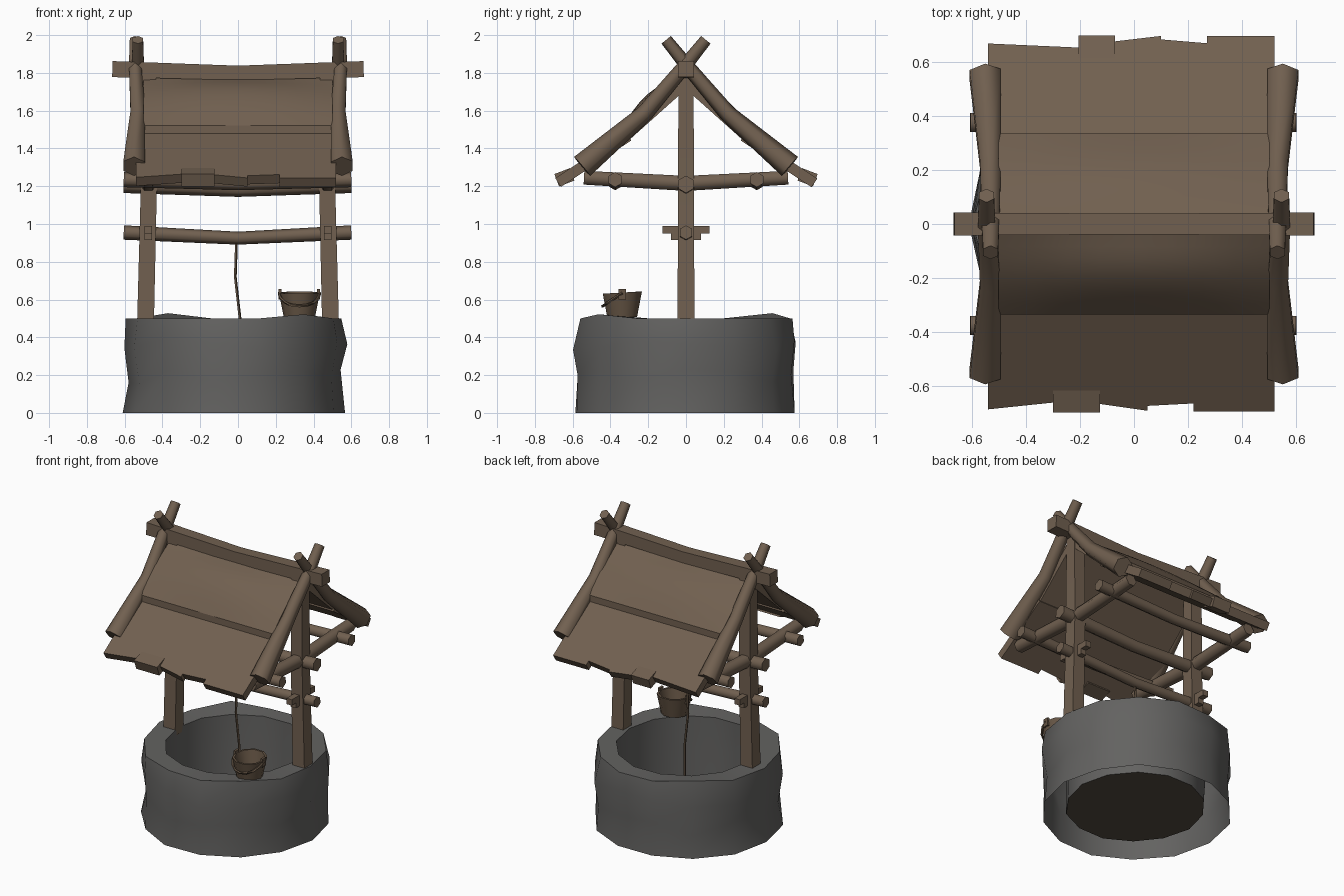
import bpy, bmesh, math, random
from mathutils import Vector

if "Cube" in bpy.data.objects:
    bpy.data.objects.remove(bpy.data.objects["Cube"])

random.seed(4)


def material(name, r, g, b):
    m = bpy.data.materials.new(name)
    m.diffuse_color = (r, g, b, 1)
    m.use_nodes = True
    m.node_tree.nodes["Principled BSDF"].inputs["Base Color"].default_value = m.diffuse_color
    return m


WOOD = material("weathered wood", 0.165, 0.117, 0.08)
STONE = material("grey stone", 0.125, 0.123, 0.119)
BUCKET = material("dark wood", 0.13, 0.09, 0.058)
FLOOR = material("dark earth", 0.085, 0.068, 0.052)


def finish(bm, name, mats, smooth=None):
    bmesh.ops.recalc_face_normals(bm, faces=bm.faces)
    me = bpy.data.meshes.new(name)
    bm.to_mesh(me)
    bm.free()
    for m in mats:
        me.materials.append(m)
    ob = bpy.data.objects.new(name, me)
    bpy.context.collection.objects.link(ob)
    if smooth:
        bpy.context.view_layer.objects.active = ob
        ob.select_set(True)
        bpy.ops.object.shade_smooth_by_angle(angle=math.radians(smooth))
        ob.select_set(False)
    return ob


def bridge(bm, rings):
    n = len(rings[0])
    for a, b in zip(rings, rings[1:]):
        for i in range(n):
            bm.faces.new((a[i], a[(i + 1) % n], b[(i + 1) % n], b[i]))


def pole(name, pts, radii, sides=6, mat=WOOD, turn=0.0):
    """Faceted pole along a path, one radius per point."""
    bm = bmesh.new()
    pts = [Vector(p) for p in pts]
    rings = []
    for i, p in enumerate(pts):
        d = (pts[min(i + 1, len(pts) - 1)] - pts[max(i - 1, 0)]).normalized()
        ref = Vector((1, 0, 0)) if abs(d.x) < 0.8 else Vector((0, 0, 1))
        u = (ref - d * ref.dot(d)).normalized()
        v = d.cross(u)
        rings.append([bm.verts.new(p + radii[i] * (u * math.cos(a) + v * math.sin(a)))
                      for a in (turn + math.tau * k / sides for k in range(sides))])
    bridge(bm, rings)
    bm.faces.new(rings[0])
    bm.faces.new(rings[-1])
    return finish(bm, name, [mat], 66)


def box(name, lo, hi, mat=WOOD):
    bm = bmesh.new()
    bmesh.ops.create_cube(bm, size=1)
    for v in bm.verts:
        v.co = [(l + h) / 2 + c * (h - l) for c, l, h in zip(v.co, lo, hi)]
    return finish(bm, name, [mat])


def slab(name, pts, thick):
    """Flat outline thickened downwards."""
    bm = bmesh.new()
    f = bm.faces.new([bm.verts.new(p) for p in pts])
    f.normal_update()
    n = f.normal * (-1 if f.normal.z > 0 else 1)
    g = bmesh.ops.extrude_face_region(bm, geom=[f])["geom"]
    bmesh.ops.translate(bm, vec=n * thick,
                        verts=[v for v in g if isinstance(v, bmesh.types.BMVert)])
    return finish(bm, name, [WOOD])


# Stone ring: uneven wall open underneath, hollow inside with a raised dark floor
bm = bmesh.new()
N = 14
profile = [(0.588, 0), (0.565, 0.19), (0.59, 0.37), (0.568, 0.5),
           (0.442, 0.5), (0.44, 0.3), (0.43, 0.04)]
rings = []
for j, (r, z) in enumerate(profile):
    ring = []
    for k in range(N):
        a = math.tau * k / N
        deg = math.degrees(a)
        rr = r + random.uniform(-0.014, 0.014) * (1 if j < 4 else 0.4)
        zz = z
        if j == 3:
            zz += 0.028 * (abs(deg - 120) < 16) + 0.022 * (abs(deg - 308) < 14)
        elif 0.1 < z < 0.4:
            zz += random.uniform(-0.045, 0.045)
        ring.append(bm.verts.new((rr * math.cos(a) - 0.014, 1.02 * rr * math.sin(a), zz)))
    rings.append(ring)
bridge(bm, rings)
bm.faces.new(rings[-1]).material_index = 1
finish(bm, "stone_ring", [STONE, FLOOR], 38)

# Posts, cross ties and windlass brackets on both sides
for s, side in ((-1, "left"), (1, "right")):
    q = math.pi / 4
    pole(side + "_post", [(s * 0.49, 0, 0.46), (s * 0.472, 0, 1.2), (s * 0.475, 0, 1.82)],
         [0.063, 0.06, 0.056], 4, turn=q)
    pole(side + "_cross_tie", [(s * 0.475, -0.54, 1.245), (s * 0.475, 0, 1.215),
                               (s * 0.475, 0.54, 1.245)], [0.042, 0.046, 0.042])
    box(side + "_bracket_top", (s * 0.475 - 0.02, -0.125, 0.95), (s * 0.475 + 0.02, 0.125, 0.99))
    box(side + "_bracket_low", (s * 0.475 - 0.02, -0.08, 0.915), (s * 0.475 + 0.02, 0.08, 0.95))
    # Crossed rafters, thicker at the eaves
    for t, face in ((-1, "front"), (1, "back")):
        x = s * (0.545 if t < 0 else 0.53)
        pole(f"{side}_{face}_rafter",
             [(x, -t * 0.105, 1.975), (x, 0, 1.845), (s * 0.53, t * 0.22, 1.585),
              (s * 0.55, t * 0.55, 1.305)], [0.032, 0.037, 0.045, 0.066], turn=math.pi / 6)

# Beams running left to right
for name, y, z, sag, r in (("front_purlin", -0.375, 1.235, 0.02, 0.04),
                           ("back_purlin", 0.375, 1.235, 0.02, 0.04),
                           ("middle_beam", 0, 1.21, 0.025, 0.046),
                           ("windlass", 0, 0.955, 0.03, 0.038)):
    pole(name, [(-0.605, y, z), (0, y, z - sag), (0.6, y, z)], [r, r * 0.9, r])
pole("ridge_beam", [(-0.665, 0, 1.82), (0, 0, 1.8), (0.665, 0, 1.82)],
     [0.06, 0.054, 0.06], 4, turn=math.pi / 4)


# Roof: jagged lower boards and bulging upper cover on each slope
def low(y):
    return 1.475 - 0.66 * (abs(y) - 0.34)


jag = {
    -1: [(-0.54, 0.685), (-0.3, 0.66), (-0.125, 0.665), (0.05, 0.69), (0.05, 0.672),
         (0.22, 0.663), (0.22, 0.692), (0.52, 0.692)],
    1: [(-0.54, 0.667), (-0.205, 0.652), (-0.07, 0.675), (0.1, 0.695), (0.1, 0.682),
        (0.27, 0.668), (0.27, 0.695), (0.52, 0.695)],
}
tab = {-1: (-0.3, -0.125), 1: (-0.205, -0.07)}
for t, face in ((-1, "front"), (1, "back")):
    outline = [(-0.54, 0.32)] + jag[t] + [(0.52, 0.32)]
    slab(face + "_lower_roof", [(x, t * y, low(y)) for x, y in outline], 0.055)
    slab(face + "_inner_roof", [(x, t * y, z) for x, y, z in (
        (-0.52, 0.01, 1.765), (-0.52, 0.34, 1.47), (0.51, 0.34, 1.47), (0.51, 0.01, 1.765))], 0.045)
    a, b = tab[t]
    slab(face + "_roof_tab", [(x, t * y, low(y) + (0.025 if y > 0.65 else 0.002))
                              for x, y in ((a, 0.615), (a, 0.697), (b, 0.697), (b, 0.615))], 0.07)
    bm = bmesh.new()
    nu, nv = 8, 8
    bulge = 0.065 if t < 0 else 0.045
    layers = []
    for drop in (0, 0.045):
        grid = []
        for i in range(nu + 1):
            x = -0.5 + i / nu
            w = 0.35 + 0.65 * math.cos(math.pi * x)
            row = []
            for j in range(nv + 1):
                v = j / nv
                row.append(bm.verts.new((x, t * 0.335 * v, 1.795 - 0.273 * v - drop
                                         + bulge * w * math.sin(math.pi * v ** 1.2)
                                         - 0.015 * w * (1 - v))))
            grid.append(row)
        for i in range(nu):
            for j in range(nv):
                bm.faces.new((grid[i][j], grid[i + 1][j], grid[i + 1][j + 1], grid[i][j + 1]))
        layers.append([grid[i][0] for i in range(nu + 1)] + [grid[nu][j] for j in range(1, nv + 1)]
                      + [grid[i][nv] for i in range(nu - 1, -1, -1)]
                      + [grid[0][j] for j in range(nv - 1, 0, -1)])
    bridge(bm, layers)
    finish(bm, face + "_upper_roof", [WOOD], 25)

# Rope
pole("rope", [(-0.008, 0, 0.93), (-0.015, 0, 0.72), (0.01, 0, 0.5), (0.012, 0, 0.12)],
     [0.008] * 4, 5, BUCKET)

# Bucket on the rim: hollow cup, ears and fallen handle
bx, by = 0.325, -0.337
bm = bmesh.new()
rings = [[bm.verts.new((bx + r * math.cos(math.tau * k / 10), by + r * math.sin(math.tau * k / 10),
                        z + 0.006 * math.sin(math.tau * k / 10)))
          for k in range(10)]
         for r, z in ((0.082, 0.503), (0.109, 0.637), (0.095, 0.637), (0.072, 0.53))]
bridge(bm, rings)
bm.faces.new(rings[0])
bm.faces.new(rings[-1])
finish(bm, "bucket", [BUCKET], 40)
for s, side in ((-1, "left"), (1, "right")):
    x = bx + s * 0.102
    box(side + "_bucket_ear", (x - 0.008, by - 0.02, 0.6), (x + 0.008, by + 0.02, 0.655), BUCKET)
arc = [math.pi * k / 8 for k in range(9)]
pole("bucket_handle", [(bx + 0.108 * math.cos(a), by - 0.105 * math.sin(a),
                        0.635 - 0.07 * math.sin(a)) for a in arc], [0.008] * 9, 5, BUCKET)
